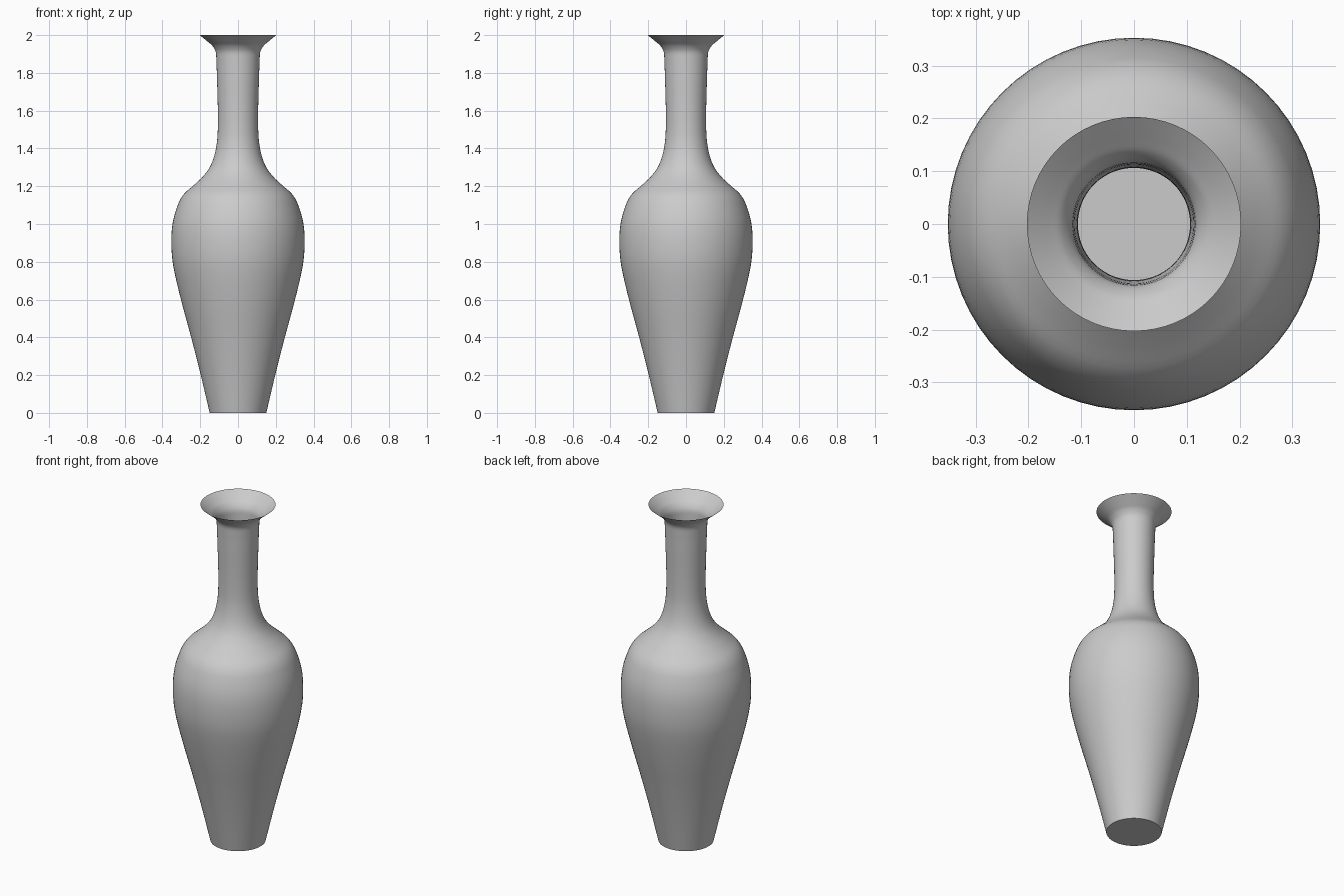
import bpy
import math
from mathutils import Vector

if "Cube" in bpy.data.objects:
    bpy.data.objects.remove(bpy.data.objects["Cube"])

# Vase outline as (radius, height), from foot to lip
PROFILE = [
    (0.15, 0.0), (0.197, 0.2), (0.248, 0.4), (0.302, 0.6), (0.343, 0.78),
    (0.353, 0.9), (0.345, 1.01), (0.315, 1.11), (0.285, 1.16), (0.235, 1.205),
    (0.187, 1.25), (0.15, 1.3), (0.126, 1.36), (0.112, 1.43), (0.107, 1.5),
    (0.107, 1.62), (0.111, 1.76), (0.115, 1.88), (0.119, 1.915),
    (0.137, 1.945), (0.16, 1.965), (0.203, 2.0),
]
SIDES = 64
STEPS = 4


def smooth_outline(points):
    """Smooth curve through the points, tangents scaled by height."""
    pts = [Vector(p) for p in points]
    n = len(pts)
    slopes = []
    for i in range(n):
        a, b = pts[max(i - 1, 0)], pts[min(i + 1, n - 1)]
        slopes.append((b.x - a.x) / (b.y - a.y))
    out = []
    for i in range(n - 1):
        p, q = pts[i], pts[i + 1]
        h = q.y - p.y
        for k in range(STEPS):
            t = k / STEPS
            r = ((2*t**3 - 3*t**2 + 1) * p.x + (t**3 - 2*t**2 + t) * h * slopes[i]
                 + (3*t**2 - 2*t**3) * q.x + (t**3 - t**2) * h * slopes[i + 1])
            out.append((r, p.y + h * t))
    return out + [tuple(pts[-1])]


# Thin open shell turned around the z axis
outline = smooth_outline(PROFILE)
verts = [(r * math.cos(2 * math.pi * s / SIDES), r * math.sin(2 * math.pi * s / SIDES), z)
         for r, z in outline for s in range(SIDES)]
faces = []
for i in range(len(outline) - 1):
    for s in range(SIDES):
        a, b = i * SIDES + s, i * SIDES + (s + 1) % SIDES
        faces.append((a, b, b + SIDES, a + SIDES))

# Flat floor
faces.append(tuple(reversed(range(SIDES))))

mesh = bpy.data.meshes.new("vase")
mesh.from_pydata(verts, [], faces)
vase = bpy.data.objects.new("vase", mesh)
bpy.context.collection.objects.link(vase)

# Smooth wall, sharp foot edge
bpy.context.view_layer.objects.active = vase
vase.select_set(True)
bpy.ops.object.shade_smooth_by_angle(angle=math.radians(40))
